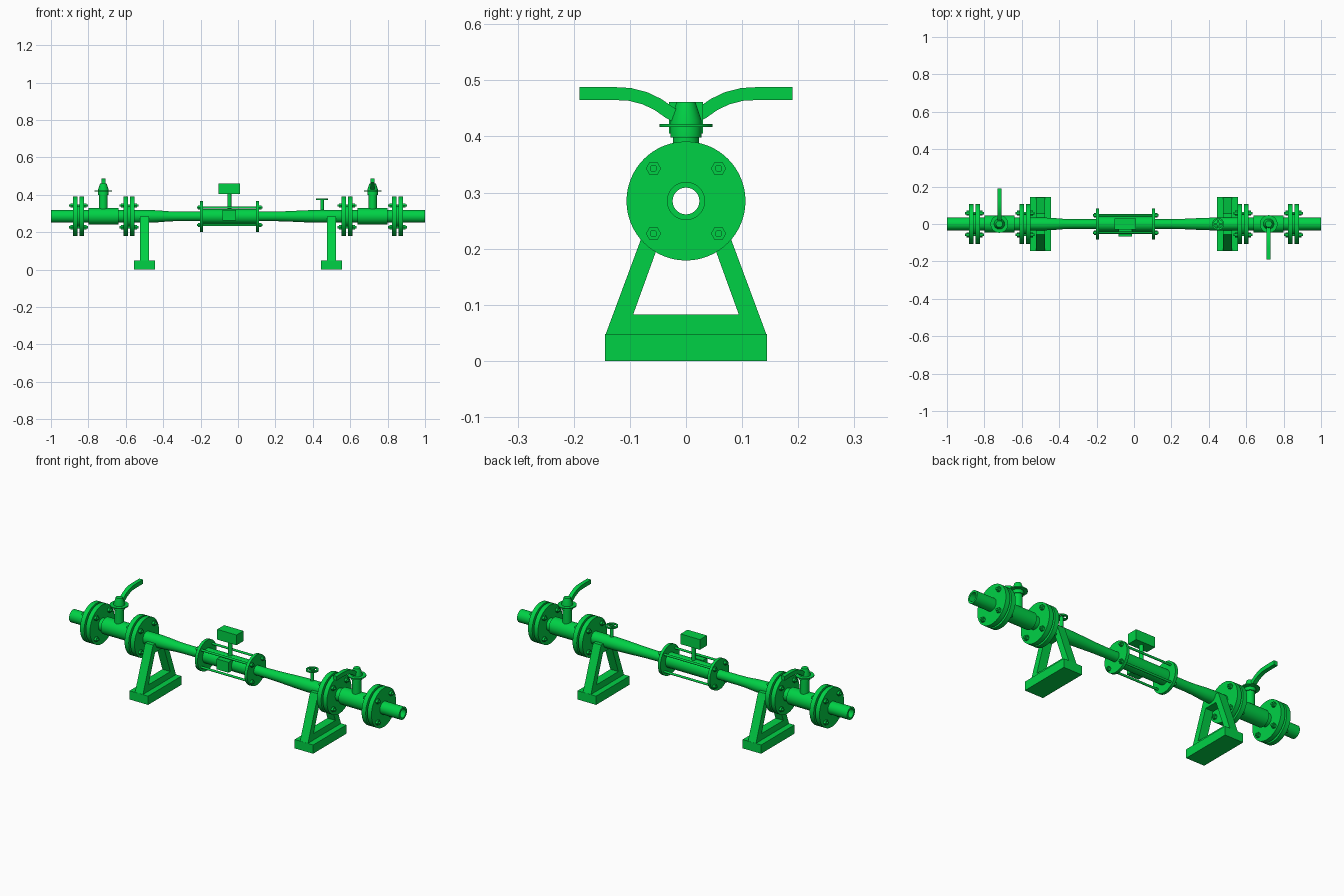
import bpy, bmesh, math
from mathutils import Vector

if "Cube" in bpy.data.objects:
    bpy.data.objects.remove(bpy.data.objects["Cube"])

AX = 0.285      # height of the pipe axis
BORE = 0.0238   # open bore radius
green = bpy.data.materials.new("pipe green")
green.diffuse_color = (0.0, 0.64, 0.06, 1)
green.use_nodes = True
green.node_tree.nodes["Principled BSDF"].inputs["Base Color"].default_value = green.diffuse_color


def finish(name, bm, smooth=False):
    bmesh.ops.recalc_face_normals(bm, faces=bm.faces)
    me = bpy.data.meshes.new(name)
    bm.to_mesh(me)
    bm.free()
    me.materials.append(green)
    ob = bpy.data.objects.new(name, me)
    bpy.context.collection.objects.link(ob)
    if smooth:
        bpy.ops.object.select_all(action='DESELECT')
        ob.select_set(True)
        bpy.context.view_layer.objects.active = ob
        bpy.ops.object.shade_smooth_by_angle(angle=math.radians(35))
    return ob


def lathe(name, prof, axis, origin, n=48, ring=False, smooth=True):
    """Revolve (distance, radius) points about x or z; ring closes the section."""
    bm = bmesh.new()
    o = Vector(origin)
    rows = []
    for t, r in prof:
        row = []
        for i in range(n):
            a = 2 * math.pi * i / n
            c, s = r * math.cos(a), r * math.sin(a)
            row.append(bm.verts.new(o + (Vector((t, c, s)) if axis == 'x' else Vector((c, s, t)))))
        rows.append(row)
    pairs = list(zip(rows, rows[1:]))
    if ring:
        pairs.append((rows[-1], rows[0]))
    else:
        bm.faces.new(rows[0])
        bm.faces.new(rows[-1])
    for a, b in pairs:
        for i in range(n):
            j = (i + 1) % n
            bm.faces.new((a[i], a[j], b[j], b[i]))
    return finish(name, bm, smooth)


def tube(name, outer, inner=0.0245, n=48):
    """Hollow part along the pipe axis."""
    prof = outer + [(outer[-1][0], inner), (outer[0][0], inner)]
    return lathe(name, prof, 'x', (0, 0, AX), n, True)


def rod(name, x0, x1, y, z, r, n=16):
    return lathe(name, [(x0, r), (x1, r)], 'x', (0, y, z), n, smooth=n > 6)


def box(name, lo, hi):
    bm = bmesh.new()
    bmesh.ops.create_cube(bm, size=1)
    for v in bm.verts:
        v.co = [(a + b) / 2 + c * (b - a) for a, b, c in zip(lo, hi, v.co)]
    return finish(name, bm)


def prism(name, quads, x0, x1, smooth=False):
    """Extrude joined (y, z) faces along x."""
    bm = bmesh.new()
    for q in quads:
        bm.faces.new([bm.verts.new((x0, y, z)) for y, z in q])
    bmesh.ops.remove_doubles(bm, verts=bm.verts, dist=1e-5)
    res = bmesh.ops.extrude_face_region(bm, geom=bm.faces[:], use_keep_orig=True)
    for g in res['geom']:
        if isinstance(g, bmesh.types.BMVert):
            g.co.x = x1
    return finish(name, bm, smooth)


def bolts(name, x0, x1, outer0, outer1, off, r, nut):
    """Four through rods with hex nuts outside x0 and x1."""
    for sy in (-1, 1):
        for sz in (-1, 1):
            y, z = sy * off, AX + sz * off
            rod(name + "_rod", outer0, outer1, y, z, r)
            rod(name + "_nut", x0 - 0.012, x0, y, z, nut, 6)
            rod(name + "_nut", x1, x1 + 0.012, y, z, nut, 6)


# Main pipe run, open through its whole length
run = [(-1, .034), (-.48, .034), (-.43, .032), (-.37, .027), (-.32, .0255), (.18, .0255),
       (.25, .027), (.36, .032), (.42, .034), (1, .034)]
tube("pipe_run", run, BORE, 64)

# Bolted flange pairs
for cx in (-.853, -.583, .583, .853):
    for s in (-1, 1):
        a, b = sorted((cx + s * .005, cx + s * .03))
        tube("flange", [(a, .106), (b, .106)], .03, 64)
    tube("gasket", [(cx - .006, .058), (cx + .006, .058)], .03)
    bolts("flange_bolt", cx - .03, cx + .03, cx - .05, cx + .05, .058, .0065, .0135)

# Ball valves with levers pointing opposite ways
for cx, d in ((-.72, 1), (.72, -1)):
    tube("valve_body", [(cx - .08, .037), (cx - .08, .045), (cx + .08, .045), (cx + .08, .037)], .03)
    lathe("valve_stem", [(.32, .023), (.40, .023)], 'z', (cx, 0, 0))
    lathe("valve_collar", [(.398, .028), (.428, .028), (.461, .017)], 'z', (cx, 0, 0))
    lathe("valve_plate", [(.417, .047), (.422, .047)], 'z', (cx, 0, 0))
    path = [(.014, .434), (.03, .443), (.05, .457), (.073, .468), (.1, .475),
            (.128, .4765), (.19, .4765)]
    up, low = [], []
    for i, p in enumerate(path):
        t = Vector(path[min(i + 1, len(path) - 1)]) - Vector(path[max(i - 1, 0)])
        nrm = Vector((-t.y, t.x)).normalized() * .0115
        up.append((d * (p[0] + nrm.x), p[1] + nrm.y))
        low.append((d * (p[0] - nrm.x), p[1] - nrm.y))
    prism("valve_lever", [(up[i], up[i + 1], low[i + 1], low[i]) for i in range(len(path) - 1)],
          cx - .011, cx + .011, True)

# Meter section: two small flanges joined by tie rods
for x in (-.203, .097):
    tube("meter_flange", [(x, .083), (x + .016, .083)], .0245, 64)
bolts("tie", -.203, .113, -.22, .13, .047, .006, .012)
tube("meter_tube", [(-.187, .04), (.097, .04)])

# Sensor head, post and side box
box("sensor_head", (-.105, -.03, .405), (.012, .03, .461))
lathe("sensor_post", [(.31, .011), (.41, .011)], 'z', (-.046, 0, 0), 24)
box("side_box", (-.083, -.066, .262), (-.011, -.027, .319))

# Small vent with handwheel
lathe("vent_stem", [(.31, .009), (.381, .009)], 'z', (.45, 0, 0), 24)
lathe("vent_wheel", [(.373, .023), (.373, .032), (.380, .032), (.380, .023)], 'z', (.45, 0, 0), 32, True)
box("wheel_spoke", (.425, -.004, .374), (.475, .004, .379))
box("wheel_spoke", (.446, -.025, .374), (.454, .025, .379))

# A-frame supports
for cx in (-.5, .5):
    box("support_base", (cx - .056, -.144, 0), (cx + .056, .144, .048))
    quads = [[(-.143, .048), (.143, .048), (.094, .083), (-.094, .083)]]
    for s in (-1, 1):
        quads.append([(s * .143, .048), (s * .055, .285), (s * .038, .238), (s * .094, .083)])
    quads.append([(-.055, .285), (.055, .285), (.038, .238), (-.038, .238)])
    ob = prism("support_frame", quads, cx - .024, cx + .024)
    # Clear the bore through the top of the frame
    cut = rod("bore_cutter", cx - .1, cx + .1, 0, AX, .03, 32)
    cut.hide_render = True
    cut.hide_viewport = True
    mod = ob.modifiers.new("bore", 'BOOLEAN')
    mod.operation = 'DIFFERENCE'
    mod.object = cut
